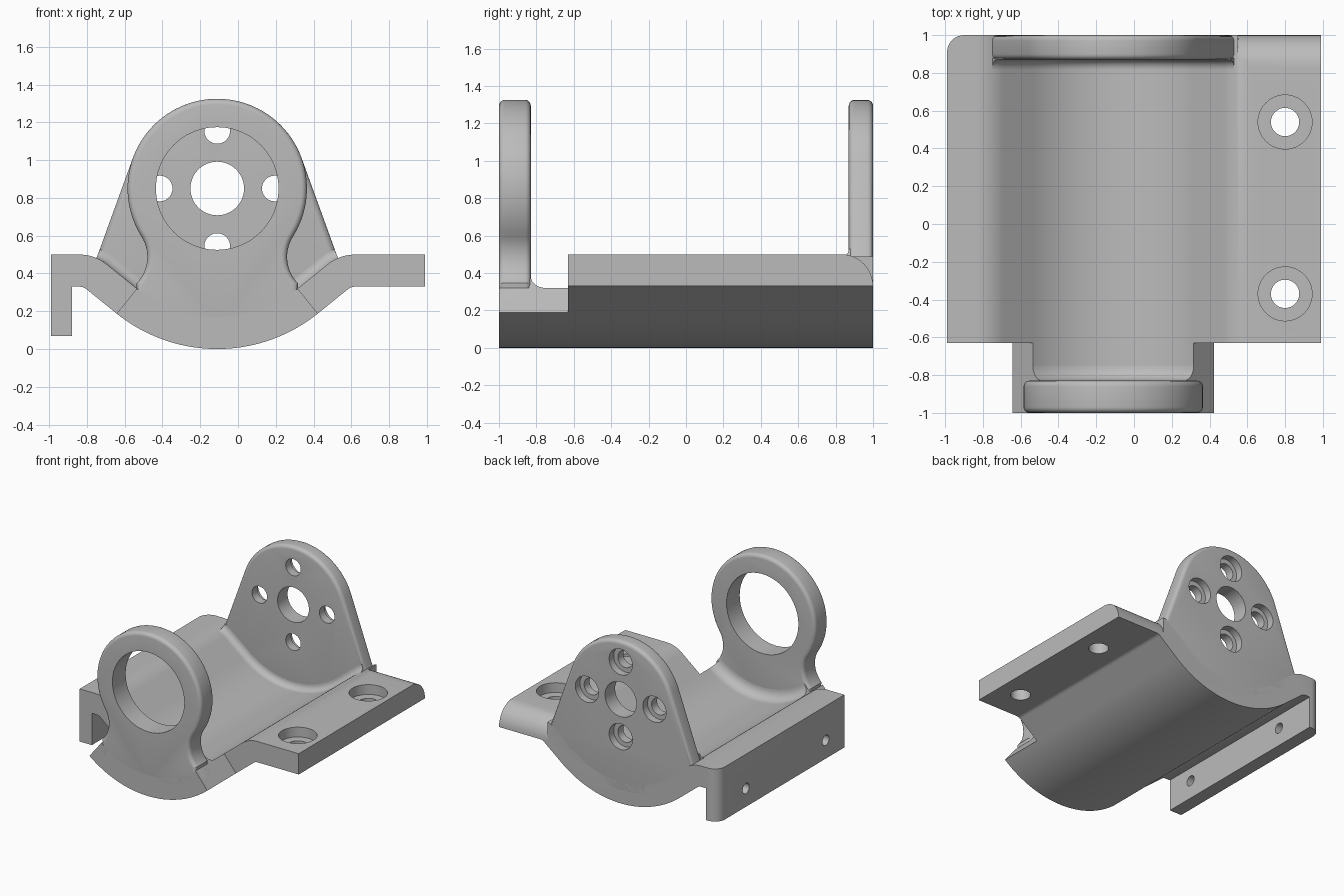
import bpy, bmesh, math
from mathutils import Vector

if "Cube" in bpy.data.objects:
    bpy.data.objects.remove(bpy.data.objects["Cube"])

AX, AZ = -0.11, 0.85            # bore axis
R_IN, R_OUT, R_HEAD = 0.68, 0.85, 0.475
SPAN = 38.8                     # half angle of the trough

grey = bpy.data.materials.new("light_grey")
grey.use_nodes = True
grey.diffuse_color = (0.5, 0.5, 0.5, 1)
grey.node_tree.nodes["Principled BSDF"].inputs["Base Color"].default_value = (0.5, 0.5, 0.5, 1)


def arc(x, z, r, a0, a1, n=16):
    angles = [math.radians(a0 + (a1 - a0) * i / n) for i in range(n + 1)]
    return [(x + r * math.cos(a), z + r * math.sin(a)) for a in angles]


def mirrored(points):
    """Points reflected about the bore axis, in reverse order."""
    return [(2 * AX - x, z) for x, z in reversed(points)]


def make_object(name, bm):
    bmesh.ops.recalc_face_normals(bm, faces=bm.faces)
    mesh = bpy.data.meshes.new(name)
    bm.to_mesh(mesh)
    bm.free()
    mesh.materials.append(grey)
    obj = bpy.data.objects.new(name, mesh)
    bpy.context.collection.objects.link(obj)
    return obj


def prism(name, profile, y0, y1, rim=0, corner=None):
    """Extrude an x-z profile along y; rim rounds the outline, corner one edge."""
    bm = bmesh.new()
    face = bm.faces.new([bm.verts.new((x, y0, z)) for x, z in profile])
    out = bmesh.ops.extrude_face_region(bm, geom=[face])
    moved = [v for v in out["geom"] if isinstance(v, bmesh.types.BMVert)]
    bmesh.ops.translate(bm, verts=moved, vec=(0, y1 - y0, 0))
    bmesh.ops.recalc_face_normals(bm, faces=bm.faces)
    if rim:
        edges = [e for e in bm.edges if abs(e.verts[0].co.y - e.verts[1].co.y) < 1e-4]
        bmesh.ops.bevel(bm, geom=edges, offset=rim, segments=5, profile=0.5, affect='EDGES')
    if corner:
        x, y, r = corner
        edges = [e for e in bm.edges if all(
            abs(v.co.x - x) < 1e-4 and abs(v.co.y - y) < 1e-4 for v in e.verts)]
        bmesh.ops.bevel(bm, geom=edges, offset=r, segments=8, profile=0.5, affect='EDGES')
    return make_object(name, bm)


def cylinder(center, radius, depth, axis):
    bm = bmesh.new()
    bmesh.ops.create_cone(bm, cap_ends=True, segments=48, radius1=radius,
                          radius2=radius, depth=depth)
    obj = make_object("cutter", bm)
    obj.rotation_euler = Vector(axis).to_track_quat('Z', 'Y').to_euler()
    obj.location = center
    return obj


def cut(obj, cutters):
    bpy.context.view_layer.objects.active = obj
    for c in cutters:
        c.hide_render = True
        mod = obj.modifiers.new("cut", 'BOOLEAN')
        mod.operation, mod.solver, mod.object = 'DIFFERENCE', 'EXACT', c
        bpy.ops.object.modifier_apply(modifier=mod.name)
        bpy.data.objects.remove(c)


def fillet(name, path, y, r, side):
    """Concave blend between a plate at y and a surface; path holds (point, normal)."""
    section = [(-0.01, r), *[(r * (1 - math.cos(a)), r * (1 - math.sin(a)))
               for a in [math.pi / 2 * i / 8 for i in range(9)]], (r, -0.01), (-0.01, -0.01)]
    bm = bmesh.new()
    rows = [[bm.verts.new((p[0] + n[0] * h, y + side * d, p[1] + n[1] * h))
             for h, d in section] for p, n in path]
    for a, b in zip(rows, rows[1:]):
        for i in range(len(section)):
            j = (i + 1) % len(section)
            bm.faces.new((a[i], a[j], b[j], b[i]))
    bm.faces.new(rows[0])
    bm.faces.new(rows[-1])
    return make_object(name, bm)


# Curved base with a flange on one side and a hooked wall on the other
SX, SZ = AX + 0.73, 0.27        # shoulder centre
TURN = 90 + SPAN
shoulder_top = arc(SX, SZ, 0.23, 90, TURN, 12)
shoulder_low = arc(SX, SZ, 0.06, TURN, 90, 8)
outer = arc(AX, AZ, R_OUT, -90 - SPAN, -90 + SPAN, 40)
inner = arc(AX, AZ, R_IN, -90 + SPAN, -90 - SPAN, 40)
section = (outer + shoulder_low + [(0.99, 0.33), (0.99, 0.5)] + shoulder_top + inner
           + mirrored(shoulder_top)
           + [(-0.99, 0.5), (-0.99, 0.07), (-0.88, 0.07), (-0.88, 0.33)]
           + mirrored(shoulder_low))
base = prism("base", section, -0.63, 1, corner=(-0.99, 1, 0.09))

# Rounded rear end of the flange
bm = bmesh.new()
curve = arc(0.83, 0.33, 0.17, 0, 90, 12)
bm.faces.new([bm.verts.new((0.55, y, z)) for y, z in
              [(1.05, 0.33)] + curve + [(0.83, 0.6), (1.05, 0.6)]])
out = bmesh.ops.extrude_face_region(bm, geom=bm.faces[:])
bmesh.ops.translate(bm, vec=(0.5, 0, 0),
                    verts=[v for v in out["geom"] if isinstance(v, bmesh.types.BMVert)])
cutters = [make_object("cutter", bm)]

# Screw holes in the flange and the wall
for y in (-0.37, 0.54):
    cutters.append(cylinder((0.8, y, 0.4), 0.075, 0.4, (0, 0, 1)))
    cutters.append(cylinder((0.8, y, 0.52), 0.143, 0.2, (0, 0, 1)))
for y in (-0.39, 0.64):
    cutters.append(cylinder((-0.94, y, 0.22), 0.042, 0.2, (1, 0, 0)))
cut(base, cutters)

# Front tongue carrying the ring
tongue = prism("front_tongue", outer + inner, -1, -0.62)

# Front ring with its waisted neck
neck = arc(AX + 0.57, 0.488, 0.2, 147.6, 225, 14)
root = arc(AX, AZ, 0.76, -90 + SPAN, -90 - SPAN, 30)
ring_profile = (arc(AX, AZ, R_HEAD, 212.4, -32.4, 64)[:-1] + neck + [inner[0]]
                + root + [inner[-1]] + mirrored(neck)[:-1])
ring = prism("front_ring", ring_profile, -1, -0.83, rim=0.03)
cut(ring, [cylinder((AX, -0.9, AZ), 0.325, 0.5, (0, 1, 0))])

# Rear plate with centre bore and four counterbored holes
foot = [(AX + 0.665, 0.41)]
plate_profile = (arc(AX, AZ, R_HEAD, 160, 20, 40) + foot
                 + arc(AX, AZ, 0.77, -50, -130, 30) + mirrored(foot))
plate = prism("rear_plate", plate_profile, 0.87, 1, rim=0.03)
cutters = [cylinder((AX, 0.93, AZ), 0.142, 0.5, (0, 1, 0))]
for x, z in arc(AX, AZ, 0.305, 0, 270, 3):
    cutters.append(cylinder((x, 0.93, z), 0.068, 0.5, (0, 1, 0)))
    cutters.append(cylinder((x, 1.04, z), 0.105, 0.2, (0, 1, 0)))
cut(plate, cutters)

# Blends where the plates rise out of the trough
trough = [(p, ((AX - p[0]) / R_IN, (AZ - p[1]) / R_IN)) for p in inner]
rise = [(p, ((p[0] - SX) / 0.23, (p[1] - SZ) / 0.23))
        for p in arc(SX, SZ, 0.23, 113, TURN, 6)]
fall = [((2 * AX - p[0], p[1]), (-n[0], n[1])) for p, n in reversed(rise)]
front_blend = fillet("front_blend", trough, -0.83, 0.08, 1)
rear_blend = fillet("rear_blend", rise + trough + fall, 0.87, 0.05, -1)

# Smooth curved faces and keep hard edges
bpy.ops.object.select_all(action='DESELECT')
for obj in (base, tongue, ring, plate, front_blend, rear_blend):
    obj.select_set(True)
bpy.context.view_layer.objects.active = base
bpy.ops.object.shade_smooth_by_angle(angle=math.radians(30))
